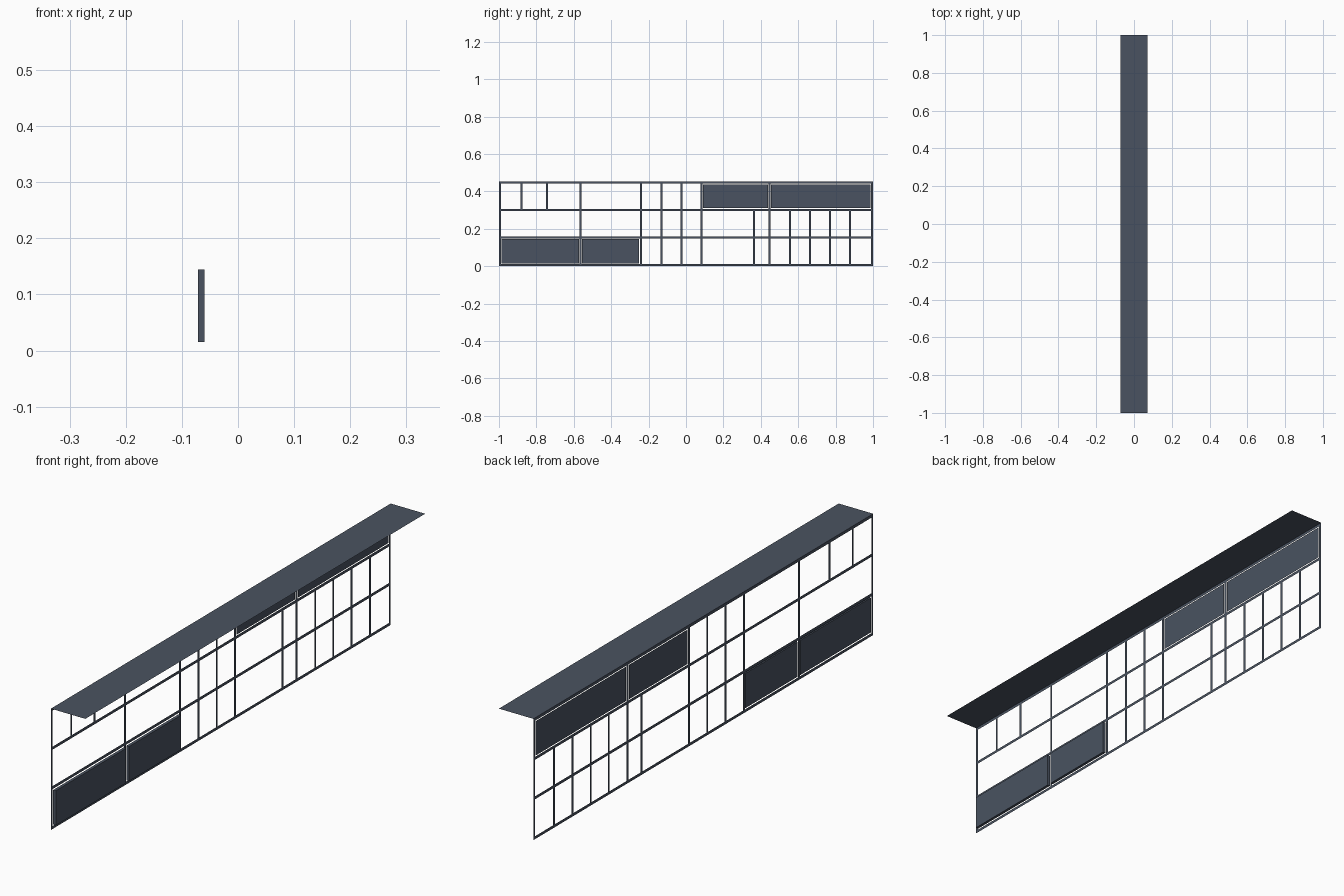
import bpy, bmesh

if "Cube" in bpy.data.objects:
    bpy.data.objects.remove(bpy.data.objects["Cube"])

X = -0.071          # plane of the wall frame
TOP = 0.452         # height of the canopy
W = 0.0055          # half width of the frame bars

slate = bpy.data.materials.new("slate")
slate.diffuse_color = (0.068, 0.086, 0.119, 1)
slate.use_nodes = True
slate.node_tree.nodes["Principled BSDF"].inputs["Base Color"].default_value = slate.diffuse_color


def finish(name, bm):
    mesh = bpy.data.meshes.new(name)
    bm.to_mesh(mesh)
    bm.free()
    mesh.materials.append(slate)
    ob = bpy.data.objects.new(name, mesh)
    bpy.context.collection.objects.link(ob)
    return ob


def rect(bm, y0, y1, z0, z1):
    pts = [(y0, z0), (y1, z0), (y1, z1), (y0, z1)]
    return bm.faces.new([bm.verts.new((X, y, z)) for y, z in pts])


# horizontal rails, full length
rails = [W, 0.154, 0.301, TOP - W]
bm = bmesh.new()
for z in rails:
    rect(bm, -1, 1, z - W, z + W)
finish("rails", bm)

# mullions, filling the rows between rails
everywhere, upper, lower = (0, 1, 2), (2,), (0, 1)
mullions = [(y, everywhere) for y in (-1 + W, -0.564, -0.241, -0.131, -0.024, 0.083, 0.446, 1 - W)]
mullions += [(y, upper) for y in (-0.88, -0.743)]
mullions += [(y, lower) for y in (0.364, 0.556, 0.662, 0.77, 0.878)]
bm = bmesh.new()
for y, rows in mullions:
    for r in rows:
        rect(bm, y - W, y + W, rails[r] + W, rails[r + 1] - W)
finish("mullions", bm)

# flat upper infill panels
for i, (y0, y1) in enumerate([(0.092, 0.438), (0.455, 0.986)]):
    bm = bmesh.new()
    rect(bm, y0, y1, 0.31, 0.438)
    finish(f"upper_panel_{i + 1}", bm)

# raised lower infill panels
for i, (y0, y1) in enumerate([(-0.986, -0.572), (-0.556, -0.25)]):
    bm = bmesh.new()
    face = rect(bm, y0, y1, 0.015, 0.144)
    ext = bmesh.ops.extrude_face_region(bm, geom=[face], use_keep_orig=True)
    verts = [v for v in ext["geom"] if isinstance(v, bmesh.types.BMVert)]
    bmesh.ops.translate(bm, vec=(0.011, 0, 0), verts=verts)
    bmesh.ops.recalc_face_normals(bm, faces=bm.faces)
    finish(f"lower_panel_{i + 1}", bm)

# flat canopy along the top
bm = bmesh.new()
bm.faces.new([bm.verts.new((x, y, TOP)) for x, y in ((X, -1), (-X, -1), (-X, 1), (X, 1))])
finish("canopy", bm)
